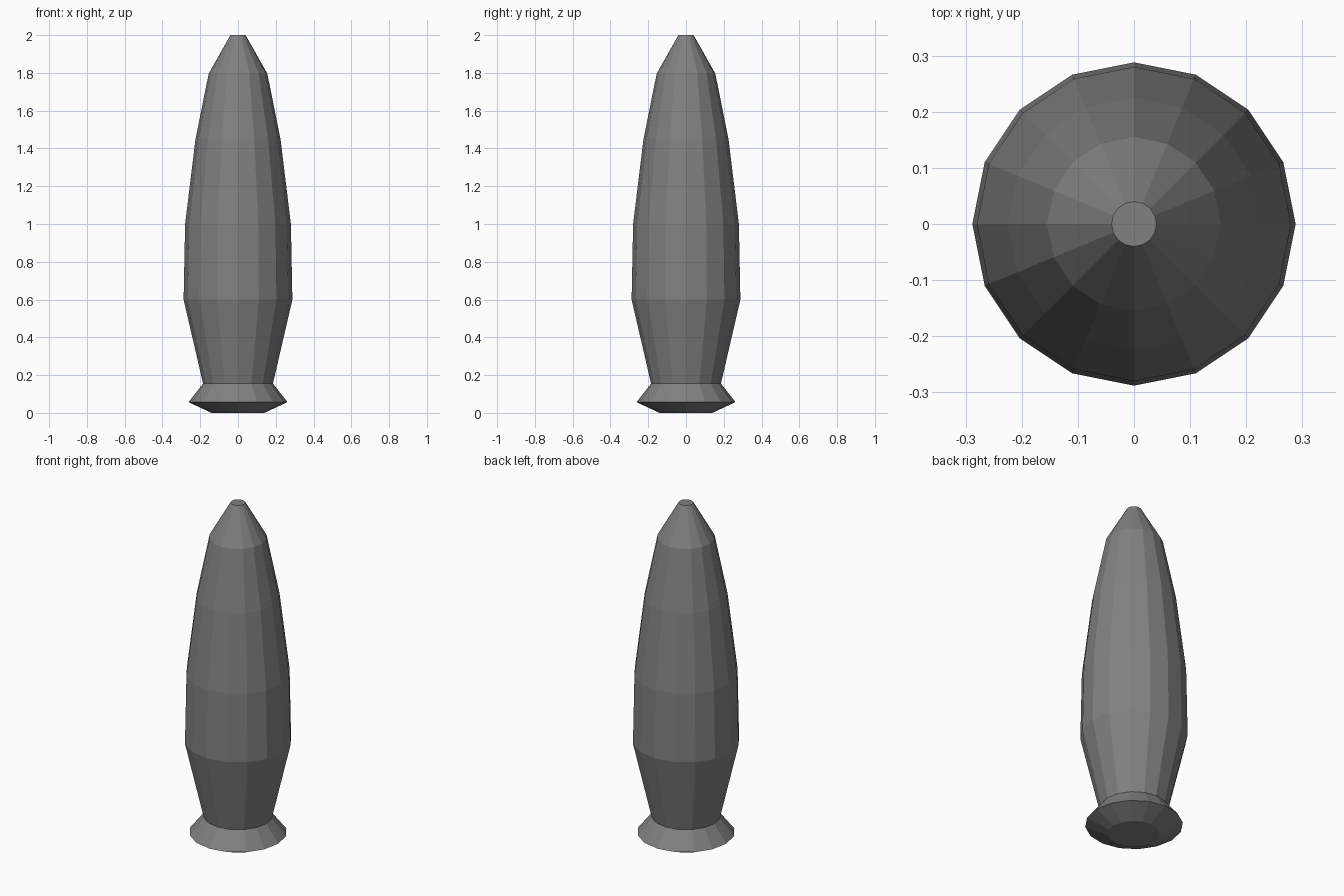
import bpy, bmesh
from math import cos, sin, tau

if "Cube" in bpy.data.objects:
    bpy.data.objects.remove(bpy.data.objects["Cube"])

# Dark grey finish
dark = bpy.data.materials.new("dark_grey")
dark.diffuse_color = (0.22, 0.22, 0.22, 1)
dark.use_nodes = True
dark.node_tree.nodes["Principled BSDF"].inputs["Base Color"].default_value = dark.diffuse_color


def lathe(name, profile, sides=16):
    """Flat-faced turned solid from (radius, height) pairs, capped at both ends."""
    bm = bmesh.new()
    rings = [[bm.verts.new((r * cos(tau * i / sides), r * sin(tau * i / sides), z))
              for i in range(sides)] for r, z in profile]
    for a, b in zip(rings, rings[1:]):
        for i in range(sides):
            j = (i + 1) % sides
            bm.faces.new((a[i], a[j], b[j], b[i]))
    bm.faces.new(rings[0][::-1])
    bm.faces.new(rings[-1])
    mesh = bpy.data.meshes.new(name)
    bm.to_mesh(mesh)
    bm.free()
    mesh.materials.append(dark)
    obj = bpy.data.objects.new(name, mesh)
    bpy.context.collection.objects.link(obj)
    return obj


# Tapered body with blunt nose
lathe("body", [(0.185, 0.155), (0.288, 0.6), (0.28, 1.0), (0.225, 1.45),
               (0.155, 1.797), (0.04, 2.0)])

# Flared foot under the body
lathe("flared_base", [(0.14, 0.0), (0.262, 0.057), (0.185, 0.155)])
